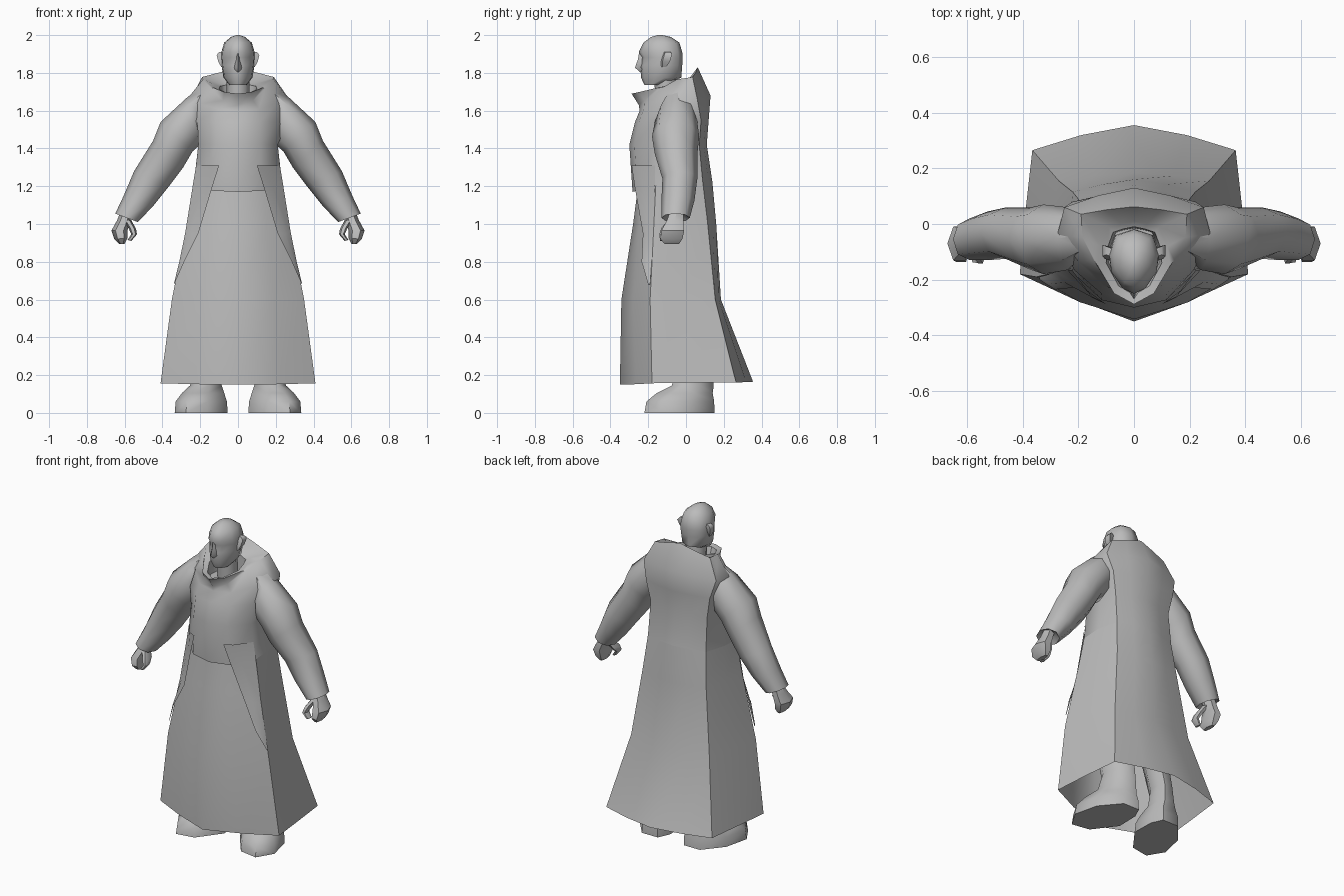
import bpy, bmesh, math
from mathutils import Vector

grey = bpy.data.materials.new("plain grey")
grey.diffuse_color = (0.5, 0.5, 0.5, 1)


def finish(name, bm, angle=55, mirror=False):
    bmesh.ops.remove_doubles(bm, verts=bm.verts, dist=0.0005)
    bmesh.ops.recalc_face_normals(bm, faces=bm.faces)
    me = bpy.data.meshes.new(name)
    bm.to_mesh(me)
    bm.free()
    ob = bpy.data.objects.new(name, me)
    bpy.context.collection.objects.link(ob)
    me.materials.append(grey)
    if mirror:
        ob.modifiers.new("mirror", 'MIRROR')
    bpy.ops.object.select_all(action='DESELECT')
    ob.select_set(True)
    bpy.context.view_layer.objects.active = ob
    bpy.ops.object.shade_smooth_by_angle(angle=math.radians(angle))


def loft(name, rings, start=True, end=True, closed=True, **kw):
    bm = bmesh.new()
    vs = [[bm.verts.new(p) for p in r] for r in rings]
    n = len(vs[0])
    for a, b in zip(vs, vs[1:]):
        for i in range(n if closed else n - 1):
            j = (i + 1) % n
            bm.faces.new((a[i], a[j], b[j], b[i]))
    if start:
        bm.faces.new(vs[0])
    if end:
        bm.faces.new(vs[-1])
    finish(name, bm, **kw)


def both(half):
    """Close a half outline (front centre to back centre) across x = 0."""
    return half + [(-x, y, z) for x, y, z in half[-2:0:-1]]


def oval(top, bot, y0, y1, n=8):
    """Oval between two (x, z) points, spanning y0 to y1."""
    t, b = Vector(top), Vector(bot)
    out = []
    for i in range(n):
        a = 2 * math.pi * i / n
        p = (t + b) / 2 + (t - b) / 2 * math.cos(a)
        out.append((p.x, (y0 + y1) / 2 + (y1 - y0) / 2 * math.sin(a), p.y))
    return out


def robe_ring(zf, zb, front, cx, cy, sx, kx, ky, back, u):
    """Front and back heights, front y, front corner, side x, rear corner, back y, front fullness."""
    xy = [(0, front), (cx * .55, front + (cy - front) * u), (cx, cy), (sx, (cy + ky) / 2),
          (kx, ky), (kx * .52, ky + (back - ky) * .6), (0, back)]
    return both([(x, y, zf + (zb - zf) * t) for (x, y), t in zip(xy, (0, .12, .45, .68, .74, .86, 1))])


# Robe: wide skirt, waist tuck, chest, mantle edge and flared collar
skirt = [
    (.15, .165, -.35, .41, -.18, .39, .365, .265, .355, .5),
    (.60, .60, -.342, .35, -.19, .318, .27, .155, .185, .4),
    (1.0, 1.0, -.28, .27, -.17, .25, .22, .115, .16, .3),
    (1.19, 1.22, -.255, .235, -.16, .235, .2, .09, .14, .2)]
upper = [
    (1.17, 1.22, -.283, .235, -.16, .235, .2, .09, .14, .2),
    (1.42, 1.42, -.30, .21, -.165, .21, .195, .07, .11, .2),
    (1.54, 1.55, -.27, .215, -.165, .27, .22, .08, .12, .2),
    (1.60, 1.68, -.245, .2, -.135, .275, .25, .06, .13, .2),
    (1.63, 1.83, -.25, .145, -.13, .185, .19, .035, .062, .25),
    (1.69, 1.76, -.288, .13, -.15, .12, .09, -.01, .01, .28),
    (1.685, 1.75, -.255, .1, -.14, .095, .075, -.03, -.01, .28),
    (1.64, 1.64, -.235, .09, -.14, .085, .065, -.03, -.015, .28)]
loft("robe", [robe_ring(*r) for r in skirt + upper], start=False)

# Open coat front lying over the skirt
loft("coat_flap", [
    [(.10, -.288, 1.31), (.15, -.262, 1.31), (.222, -.165, 1.31)],
    [(.135, -.272, 1.2), (.18, -.23, 1.2), (.24, -.165, 1.2)],
    [(.21, -.228, .95), (.25, -.21, .95), (.28, -.173, .95)],
    [(.285, -.235, .8), (.30, -.215, .8), (.311, -.182, .8)],
    [(.338, -.2, .68), (.339, -.196, .68), (.34, -.19, .68)]],
    start=False, end=False, closed=False, mirror=True)

# Sleeves with a full shoulder and a cuff
loft("sleeve", [oval(*r) for r in (
    ((.17, 1.75), (.19, 1.45), -.11, .04),
    ((.275, 1.665), (.2, 1.42), -.165, .06),
    ((.41, 1.54), (.24, 1.385), -.18, .07),
    ((.45, 1.44), (.29, 1.30), -.165, .06),
    ((.55, 1.28), (.365, 1.2), -.125, .06),
    ((.605, 1.15), (.445, 1.1), -.13, .045),
    ((.65, 1.055), (.53, 1.01), -.13, .02),
    ((.625, 1.065), (.55, 1.035), -.1, 0))], mirror=True)

# Fist
loft("hand", [oval(*r, n=6) for r in (
    ((.62, 1.07), (.56, 1.05), -.09, -.01),
    ((.64, 1.02), (.575, 1.0), -.11, -.005),
    ((.67, .965), (.585, .965), -.14, 0),
    ((.655, .92), (.585, .925), -.145, -.01),
    ((.63, .895), (.6, .895), -.12, -.03))], mirror=True, angle=40)
loft("thumb", [oval(*r, n=6) for r in (
    ((.605, 1.02), (.565, 1.02), -.1, -.04),
    ((.58, .98), (.54, .975), -.135, -.06),
    ((.565, .945), (.535, .945), -.145, -.09),
    ((.585, .915), (.565, .91), -.14, -.1))], mirror=True, angle=40)


def head_ring(z, front, w, back):
    return both([(w * a, front + (back - front) * t, z) for a, t in
                 ((0, 0), (.46, .08), (.92, .34), (1, .6), (.74, .9), (0, 1))])


# Head from jaw to crown, on a short neck
loft("head", [head_ring(*r) for r in (
    (1.735, -.22, .045, -.12), (1.775, -.238, .077, -.025), (1.84, -.242, .087, -.02),
    (1.882, -.234, .09, -.018), (1.91, -.25, .088, -.02), (1.96, -.225, .073, -.035),
    (1.99, -.185, .037, -.08), (2.0, -.15, .008, -.125))])
loft("neck", [[(.06 * math.cos(a * math.pi / 4), y + .06 * math.sin(a * math.pi / 4), z)
               for a in range(8)] for z, y in ((1.63, -.1), (1.8, -.11))])

# Nose wedge
loft("nose", [[(-w, y + .03, z), (0, y, z), (w, y + .03, z)] for w, y, z in
              ((.018, -.245, 1.805), (.02, -.27, 1.828), (.012, -.255, 1.87), (.008, -.248, 1.91))])

# Ears
loft("ear", [[(.075, y0 - .01, z), (x, y0, z), (x, y1, z), (.075, y1 - .01, z)] for x, y0, y1, z in
             ((.088, -.125, -.105, 1.83), (.105, -.125, -.085, 1.86),
              (.113, -.115, -.075, 1.895), (.1, -.11, -.08, 1.91))], mirror=True)

# Boots turned outward, running into the legs
sole = [(.09, .15), (.2, .15), (.3, .03), (.335, -.12), (.275, -.22), (.16, -.2), (.055, -.06), (.058, .08)]


def boot_ring(z, s, cx, cy):
    return [(cx + (x - .17) * s, cy + (y - .03) * s, z) for x, y in sole]


loft("boot", [boot_ring(*r) for r in (
    (0, 1, .17, .03), (.06, .97, .17, .033), (.105, .8, .165, .045), (.145, .6, .155, .075),
    (.25, .5, .15, .08), (.5, .55, .14, .03), (.85, .5, .12, 0))], mirror=True)
